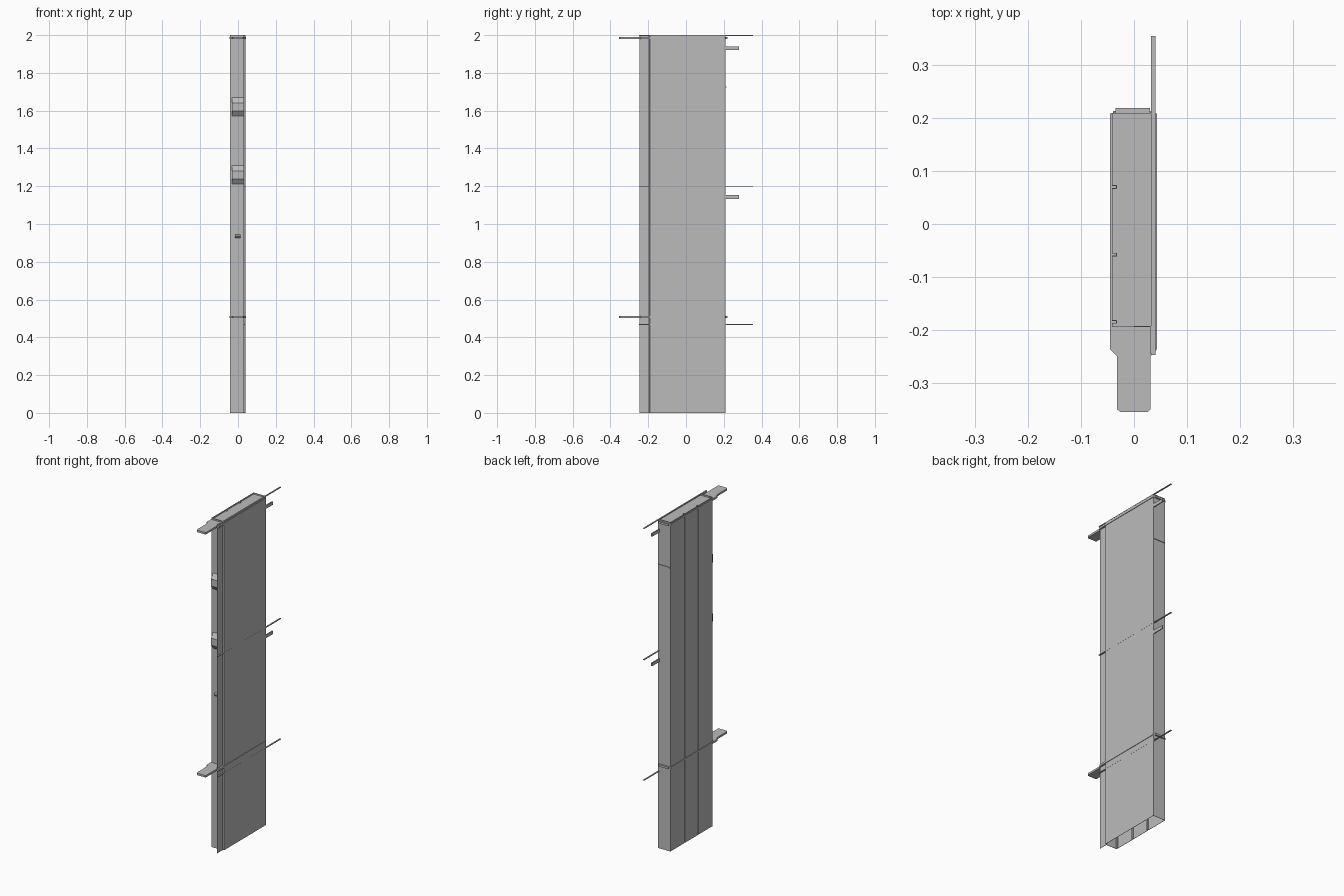
import bpy
import bmesh

cube = bpy.data.objects.get("Cube")
if cube:
    bpy.data.objects.remove(cube, do_unlink=True)

grey = bpy.data.materials.new("panel grey")
grey.use_nodes = True
colour = (0.5, 0.5, 0.5, 1)
grey.diffuse_color = colour
grey.node_tree.nodes["Principled BSDF"].inputs["Base Color"].default_value = colour


def finish(bm, name):
    mesh = bpy.data.meshes.new(name)
    bm.to_mesh(mesh)
    bm.free()
    mesh.materials.append(grey)
    obj = bpy.data.objects.new(name, mesh)
    bpy.context.collection.objects.link(obj)
    return obj


def prism(name, points, axis, low, high):
    """Closed outline extruded along x or z."""
    bm = bmesh.new()
    place = (lambda a, b, t: (t, a, b)) if axis == "x" else (lambda a, b, t: (a, b, t))
    face = bm.faces.new([bm.verts.new(place(a, b, low)) for a, b in points])
    top = bmesh.ops.extrude_face_region(bm, geom=[face])["geom"]
    shift = place(0, 0, high - low)
    bmesh.ops.translate(bm, vec=shift, verts=[v for v in top if isinstance(v, bmesh.types.BMVert)])
    bmesh.ops.recalc_face_normals(bm, faces=bm.faces)
    return finish(bm, name)


def box(name, x, y, z):
    return prism(name, [(x[0], y[0]), (x[1], y[0]), (x[1], y[1]), (x[0], y[1])], "z", *z)


# Folded sheet shell: open at top and bottom, with a front flange on the left
path = [(0.032, -0.245), (0.032, -0.195), (0.04, -0.19), (0.04, 0.21), (-0.042, 0.21)]
for y in (0.07, -0.058, -0.185):
    path += [(-0.042, y + 0.002), (-0.034, y + 0.002), (-0.034, y - 0.002), (-0.042, y - 0.002)]
path += [(-0.042, -0.195), (0.031, -0.195)]

bm = bmesh.new()
rows = [[bm.verts.new((x, y, z)) for x, y in path] for z in (0, 2)]
for i in range(len(path) - 1):
    bm.faces.new((rows[0][i], rows[0][i + 1], rows[1][i + 1], rows[1][i]))
shell = finish(bm, "sheet_shell")
solid = shell.modifiers.new("thickness", "SOLIDIFY")
solid.thickness = 0.002
solid.offset = -1

# Horizontal plates with a narrow tongue at the front
outline = [(-0.026, -0.355), (0.026, -0.355), (0.031, -0.35), (0.031, -0.25),
           (0.043, -0.237), (0.043, 0.209), (0.03, 0.211), (0.03, 0.219),
           (-0.035, 0.219), (-0.035, 0.211), (-0.045, 0.209), (-0.045, -0.237),
           (-0.032, -0.25), (-0.032, -0.35)]
for name, z in (("upper_plate", 1.985), ("lower_plate", 0.508)):
    prism(name, outline, "z", z - 0.006, z + 0.006)

# Long thin rods running past the back
for name, z in (("top_rod", 1.998), ("middle_rod", 1.2), ("bottom_rod", 0.468)):
    box(name, (0.0325, 0.0405), (-0.248, 0.355), (z - 0.002, z + 0.002))

# Back tabs and a thin strap
for name, z in (("upper_tab", 1.93), ("lower_tab", 1.143)):
    box(name, (0.032, 0.038), (0.205, 0.28), (z - 0.01, z + 0.01))
box("back_strap", (-0.04, 0.038), (0.208, 0.214), (1.722, 1.727))

# Hooded vents on the front
for name, z in (("upper_vent", 1.57), ("lower_vent", 1.21)):
    prism(name, [(-0.194, z), (-0.215, z + 0.027), (-0.215, z + 0.07), (-0.194, z + 0.1)],
          "x", -0.031, 0.028)
prism("small_catch", [(-0.194, 0.924), (-0.205, 0.934), (-0.205, 0.942), (-0.194, 0.946)],
      "x", -0.017, 0.012)
